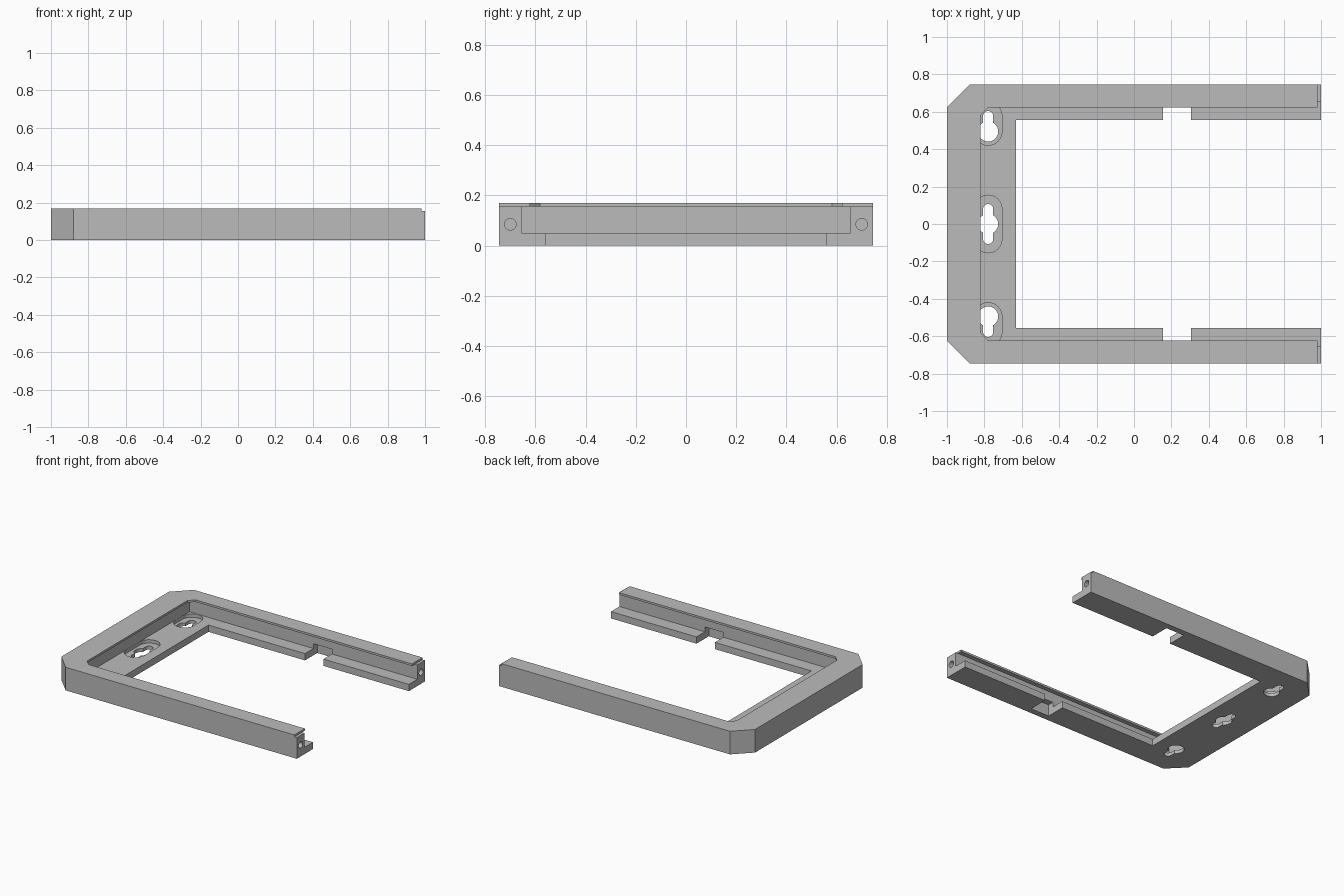
import bpy
import bmesh
import math

if "Cube" in bpy.data.objects:
    bpy.data.objects.remove(bpy.data.objects["Cube"], do_unlink=True)

grey = bpy.data.materials.new("plain_grey")
grey.use_nodes = True
colour = (0.5, 0.5, 0.5, 1)
grey.diffuse_color = colour
grey.node_tree.nodes["Principled BSDF"].inputs["Base Color"].default_value = colour


def prism(name, outline, z0, z1):
    """Extrude a flat outline between two heights."""
    bm = bmesh.new()
    face = bm.faces.new([bm.verts.new((x, y, z0)) for x, y in outline])
    top = bmesh.ops.extrude_face_region(bm, geom=[face])["geom"]
    moved = [v for v in top if isinstance(v, bmesh.types.BMVert)]
    bmesh.ops.translate(bm, verts=moved, vec=(0, 0, z1 - z0))
    bmesh.ops.recalc_face_normals(bm, faces=bm.faces)
    mesh = bpy.data.meshes.new(name)
    bm.to_mesh(mesh)
    bm.free()
    mesh.materials.append(grey)
    obj = bpy.data.objects.new(name, mesh)
    bpy.context.collection.objects.link(obj)
    return obj


def tray(x0, x1, half, chamfer=0):
    """Rectangle with optional chamfers on its -x corners."""
    if not chamfer:
        return [(x0, -half), (x1, -half), (x1, half), (x0, half)]
    return [(x0 + chamfer, -half), (x1, -half), (x1, half),
            (x0 + chamfer, half), (x0, half - chamfer), (x0, chamfer - half)]


def slot(x, y0, y1, r, steps=16):
    """Round-ended slot along y; a circle when y0 equals y1."""
    angles = [math.pi * i / steps for i in range(steps + 1)]
    if y0 == y1:
        angles = angles[:-1]
    upper = [(x + r * math.cos(a), y1 + r * math.sin(a)) for a in angles]
    lower = [(x - r * math.cos(a), y0 - r * math.sin(a)) for a in angles]
    return upper + lower


# Chamfered three-sided frame
frame = prism("mounting_frame", tray(-1, 1, 0.745, 0.12), 0, 0.17)

# Central opening, panel groove, top lip opening and end step
cutters = [
    prism("opening_cutter", tray(-0.63, 1.2, 0.557), -0.1, 0.3),
    prism("groove_cutter", tray(-0.855, 1.2, 0.655), 0.05, 0.155),
    prism("lip_cutter", tray(-0.82, 1.2, 0.622, 0.04), 0.1, 0.3),
    prism("end_step_cutter", tray(0.98, 1.2, 1), 0.155, 0.3),
]

for side in (-1, 1):
    # Clip notch in each side ledge
    a, b = sorted((side * 0.5, side * 0.70))
    cutters.append(prism("notch_cutter", [(0.155, a), (0.305, a), (0.305, b), (0.155, b)], -0.1, 0.085))
    # Screw hole in each arm end
    hole = prism("screw_hole_cutter", slot(0, 0, 0, 0.023), 0.8, 1.1)
    hole.rotation_euler.y = math.pi / 2
    hole.location = (0, side * 0.70, 0.085)
    cutters.append(hole)


# Keyhole hangers with a recess around each
def keyhole(y, low, high):
    cutters.append(prism("recess_cutter", slot(-0.78, low, high, 0.074), 0.025, 0.1))
    cutters.append(prism("keyhole_slot_cutter", slot(-0.78, low, high, 0.027), -0.1, 0.1))
    cutters.append(prism("keyhole_head_cutter", slot(-0.78, y, y, 0.054), -0.1, 0.1))


keyhole(0, -0.08, 0.08)
keyhole(0.495, 0.495, 0.577)
keyhole(-0.495, -0.577, -0.495)

# Cut the frame, then discard the cutters
bpy.context.view_layer.objects.active = frame
for cutter in cutters:
    cutter.hide_render = True
    mod = frame.modifiers.new("cut", "BOOLEAN")
    mod.operation = "DIFFERENCE"
    mod.solver = "EXACT"
    mod.object = cutter
    bpy.context.view_layer.update()
    bpy.ops.object.modifier_apply(modifier=mod.name)
for cutter in cutters:
    bpy.data.objects.remove(cutter, do_unlink=True)

bpy.ops.object.select_all(action="DESELECT")
frame.select_set(True)
bpy.ops.object.shade_smooth_by_angle(angle=math.radians(30))
